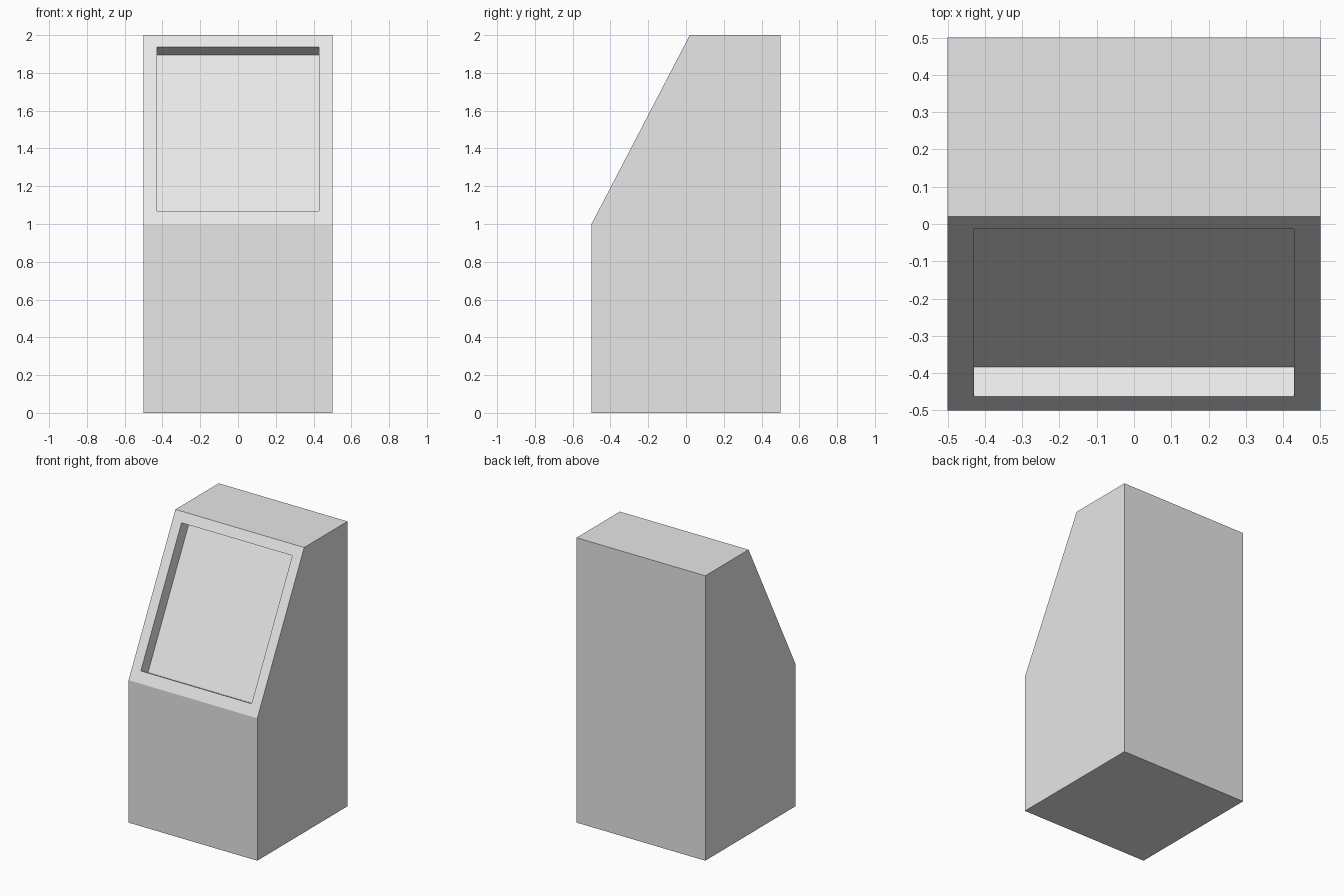
import bpy
import bmesh
from mathutils import Vector

default_cube = bpy.data.objects.get("Cube")
if default_cube:
    bpy.data.objects.remove(default_cube, do_unlink=True)

HALF = 0.5            # half width and half depth
SLOPE_LOW = Vector((0, -HALF, 1.0))
SLOPE_HIGH = Vector((0, 0.02, 2.0))
PANEL_HALF = 0.43     # half width of the recess
RECESS = 0.09         # recess depth along the slope normal

grey = bpy.data.materials.new("light_grey")
grey.use_nodes = True
colour = (0.8, 0.8, 0.8, 1)
grey.diffuse_color = colour
grey.node_tree.nodes["Principled BSDF"].inputs["Base Color"].default_value = colour

# Cabinet: side profile extruded across the width
bm = bmesh.new()
profile = [(-HALF, 0), SLOPE_LOW.yz, SLOPE_HIGH.yz, (HALF, 2), (HALF, 0)]
side = bm.faces.new([bm.verts.new((-HALF, y, z)) for y, z in profile])
extruded = bmesh.ops.extrude_face_region(bm, geom=[side])["geom"]
bmesh.ops.translate(bm, vec=(2 * HALF, 0, 0),
                    verts=[v for v in extruded if isinstance(v, bmesh.types.BMVert)])
bmesh.ops.recalc_face_normals(bm, faces=bm.faces)

# Screen recess: inset the sloped face, then sink it
slope = next(f for f in bm.faces if f.normal.y < -0.1 and f.normal.z > 0.1)
bmesh.ops.inset_region(bm, faces=[slope], thickness=HALF - PANEL_HALF)
# Match the margins above and below the screen
for v in slope.verts:
    t = 0.07 if v.co.z < 1.5 else 0.937
    point = SLOPE_LOW.lerp(SLOPE_HIGH, t)
    v.co = (PANEL_HALF if v.co.x > 0 else -PANEL_HALF, point.y, point.z)
inward = -slope.normal.copy() * RECESS
screen = bmesh.ops.extrude_discrete_faces(bm, faces=[slope])["faces"][0]
bmesh.ops.translate(bm, vec=inward, verts=screen.verts)

mesh = bpy.data.meshes.new("kiosk_cabinet")
bm.to_mesh(mesh)
bm.free()
mesh.materials.append(grey)
cabinet = bpy.data.objects.new("kiosk_cabinet", mesh)
bpy.context.collection.objects.link(cabinet)
